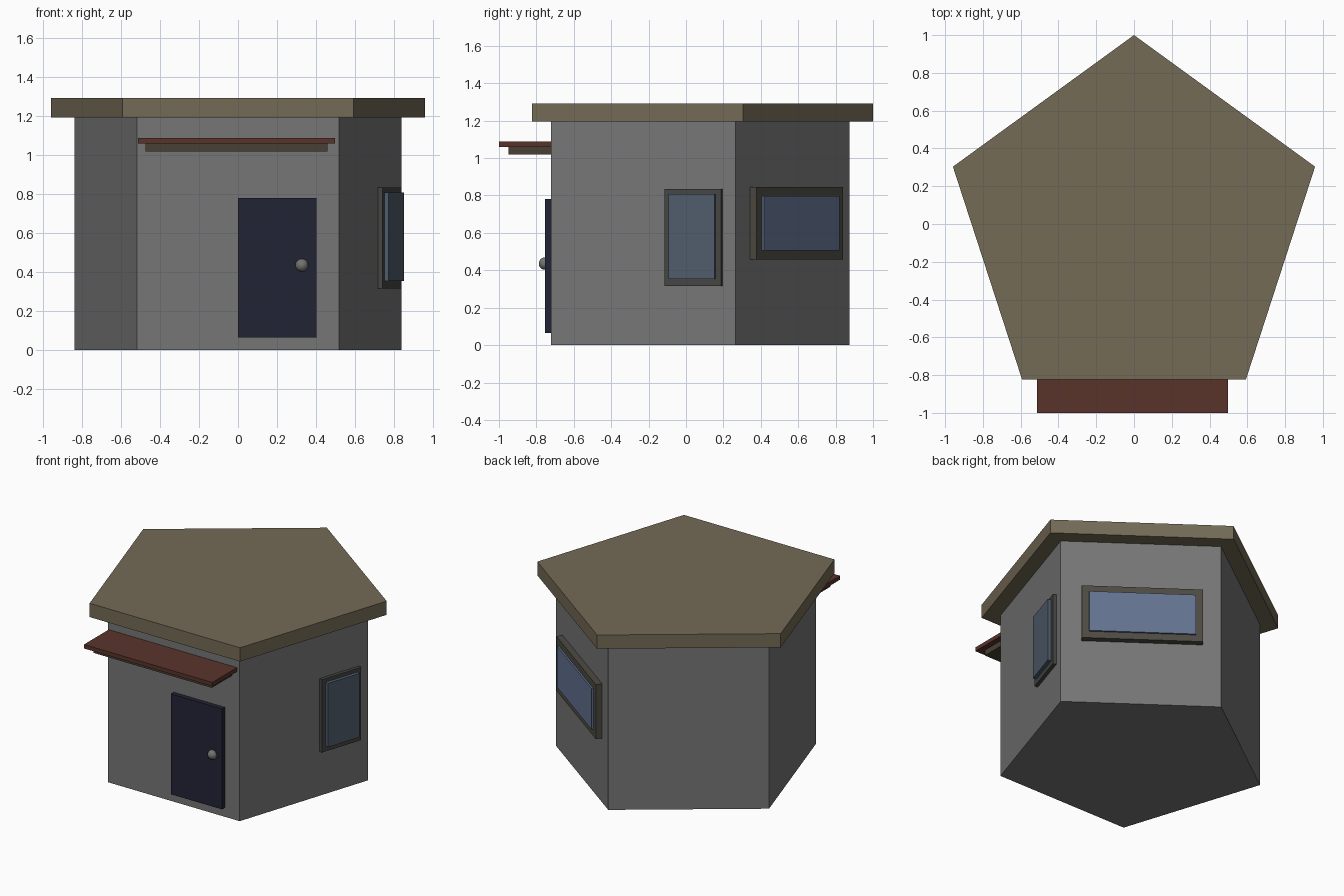
import bpy, bmesh, math
from mathutils import Matrix, Vector

if "Cube" in bpy.data.objects:
    bpy.data.objects.remove(bpy.data.objects["Cube"])

CY = -0.008          # centre of the pentagon plan
WALL_R = 0.883


def paint(ob, rgb):
    m = bpy.data.materials.new(ob.name + "_colour")
    m.diffuse_color = (*rgb, 1)
    m.use_nodes = True
    m.node_tree.nodes["Principled BSDF"].inputs["Base Color"].default_value = m.diffuse_color
    ob.data.materials.append(m)


def finish(name, bm, rgb):
    me = bpy.data.meshes.new(name)
    bm.to_mesh(me)
    bm.free()
    ob = bpy.data.objects.new(name, me)
    bpy.context.collection.objects.link(ob)
    paint(ob, rgb)
    return ob


def pentagon(name, r, z0, z1, rgb):
    bm = bmesh.new()
    pts = [(math.pi / 2 + i * math.tau / 5) for i in range(5)]
    face = bm.faces.new([bm.verts.new((r * math.cos(a), CY + r * math.sin(a), z0)) for a in pts])
    top = bmesh.ops.extrude_face_region(bm, geom=[face], use_keep_orig=True)["geom"]
    bmesh.ops.translate(bm, vec=(0, 0, z1 - z0),
                        verts=[v for v in top if isinstance(v, bmesh.types.BMVert)])
    bmesh.ops.recalc_face_normals(bm, faces=bm.faces)
    return finish(name, bm, rgb)


def box(name, lo, hi, rgb, frame=Matrix.Identity(4)):
    lo, hi = Vector(lo), Vector(hi)
    bm = bmesh.new()
    bmesh.ops.create_cube(bm, size=1, matrix=frame @ Matrix.Translation((lo + hi) / 2)
                          @ Matrix.Diagonal((*(hi - lo), 1)))
    return finish(name, bm, rgb)


def wall_frame(k):
    # local x runs along wall k (0 = front, counter-clockwise), local -y points outward
    return (Matrix.Translation((0, CY, 0)) @ Matrix.Rotation(k * math.tau / 5, 4, 'Z')
            @ Matrix.Translation((0, -WALL_R * math.cos(math.pi / 5), 0)))


def window(name, k, s, w, z, depth, gw, gz, gdepth, frame_rgb, glass_rgb):
    # outer frame block with a raised pane
    m = wall_frame(k)
    box(name + "_frame", (s - w / 2, -depth, z[0]), (s + w / 2, 0.02, z[1]), frame_rgb, m)
    box(name + "_glass", (s - gw / 2, -depth - gdepth, gz[0]), (s + gw / 2, -depth + 0.01, gz[1]),
        glass_rgb, m)


# walls and roof slab
pentagon("walls", WALL_R, 0, 1.2, (.18, .18, .18))
pentagon("roof", 1.008, 1.195, 1.293, (.175, .145, .092))

# awning board and its support
box("awning", (-.513, -1.0, 1.06), (.498, -.71, 1.088), (.10, .034, .024))
box("awning_support", (-.474, -.95, 1.02), (.459, -.71, 1.06), (.065, .05, .035))

# door with round knob
box("door", (0, -.754, .065), (.402, -.71, .78), (.016, .017, .035))
bm = bmesh.new()
bmesh.ops.create_uvsphere(bm, u_segments=32, v_segments=16, radius=.033,
                          matrix=Matrix.Translation((.328, -.754, .436)))
for f in bm.faces:
    f.smooth = True
finish("door_knob", bm, (.17, .17, .16))

# windows on the two right-hand walls
window("side_window", 1, .286, .318, (.316, .835), .024, .258, (.354, .809), .024,
       (.06, .06, .058), (.08, .108, .15))
window("back_window", 2, .007, .785, (.457, .845), .043, .690, (.505, .797), .012,
       (.075, .07, .054), (.125, .17, .28))
